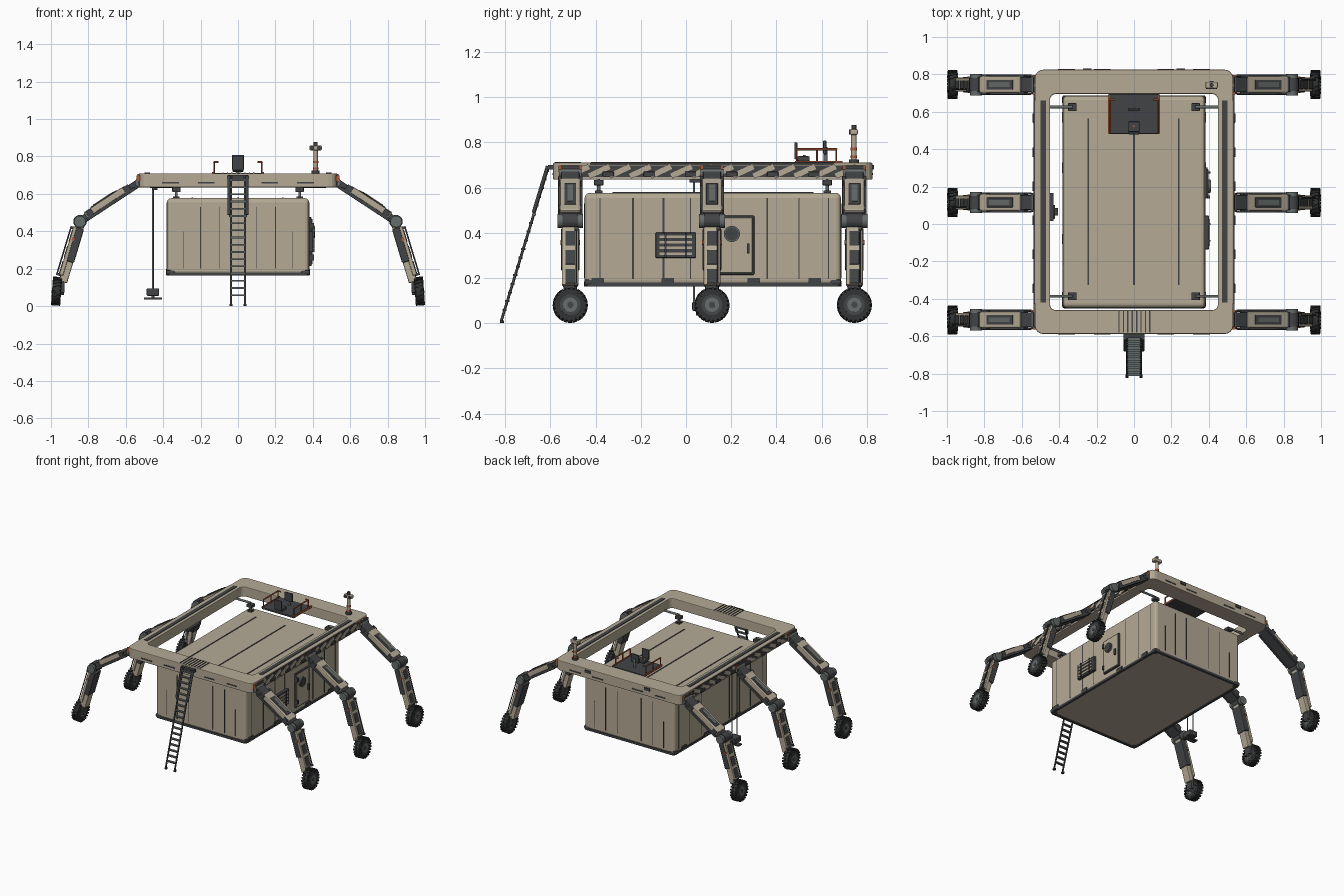
import bpy, bmesh, math
from mathutils import Matrix, Vector

cube = bpy.data.objects.get("Cube")
if cube:
    bpy.data.objects.remove(cube, do_unlink=True)


def material(name, r, g, b):
    m = bpy.data.materials.new(name)
    m.use_nodes = True
    m.diffuse_color = (r, g, b, 1)
    m.node_tree.nodes["Principled BSDF"].inputs["Base Color"].default_value = (r, g, b, 1)
    return m


BEIGE = material("sand paint", 0.46, 0.40, 0.30)
DARK = material("dark grey", 0.055, 0.057, 0.06)
BLACK = material("tyre black", 0.03, 0.032, 0.033)
STEEL = material("grey green steel", 0.13, 0.15, 0.145)
ORANGE = material("burnt orange", 0.42, 0.10, 0.04)
I = Matrix.Identity(4)


def finish(name, bm, mat, M=I, bevel=0, seg=2):
    bmesh.ops.recalc_face_normals(bm, faces=bm.faces)
    me = bpy.data.meshes.new(name)
    bm.to_mesh(me)
    bm.free()
    me.materials.append(mat)
    ob = bpy.data.objects.new(name, me)
    ob.matrix_world = M
    bpy.context.collection.objects.link(ob)
    if bevel:
        mod = ob.modifiers.new("Bevel", "BEVEL")
        mod.width, mod.segments, mod.limit_method = bevel, seg, "ANGLE"
    return ob


def box(name, c, s, mat, M=I, bevel=0, seg=2):
    bm = bmesh.new()
    bmesh.ops.create_cube(bm, size=1)
    bmesh.ops.scale(bm, vec=s, verts=bm.verts)
    return finish(name, bm, mat, M @ Matrix.Translation(c), bevel, seg)


def rod(name, a, b, r, mat, sides=10, M=I, bevel=0):
    a, b = Vector(a), Vector(b)
    bm = bmesh.new()
    bmesh.ops.create_cone(bm, cap_ends=True, segments=sides, radius1=r, radius2=r, depth=(b - a).length)
    rot = (b - a).to_track_quat("Z", "Y").to_matrix().to_4x4()
    ob = finish(name, bm, mat, M @ Matrix.Translation((a + b) / 2) @ rot, bevel)
    for f in ob.data.polygons:
        f.use_smooth = len(f.vertices) == 4
    return ob


def rounded(x0, x1, y0, y1, r, n=4):
    pts = []
    for k, (cx, cy) in enumerate([(x1 - r, y1 - r), (x0 + r, y1 - r), (x0 + r, y0 + r), (x1 - r, y0 + r)]):
        for i in range(n + 1):
            t = math.pi / 2 * (k + i / n)
            pts.append((cx + r * math.cos(t), cy + r * math.sin(t)))
    return pts


def ring(name, outer, inner, z0, z1, mat, bevel):
    bm = bmesh.new()
    loops = [[bm.verts.new((x, y, z)) for x, y in p] for p, z in
             ((outer, z0), (outer, z1), (inner, z1), (inner, z0))]
    n = len(outer)
    for k in range(4):
        a, b = loops[k], loops[(k + 1) % 4]
        for i in range(n):
            j = (i + 1) % n
            bm.faces.new((a[i], a[j], b[j], b[i]))
    return finish(name, bm, mat, I, bevel)


# Overhead frame
ring("frame", rounded(-0.53, 0.53, -0.588, 0.825, 0.045), rounded(-0.449, 0.449, -0.46, 0.695, 0.03),
     0.635, 0.71, BEIGE, 0.005)
for s in (-1, 1):
    box("frame_top_slot", (s * 0.485, 0.12, 0.711), (0.028, 1.08, 0.006), DARK)
    box("truss_recess", (s * 0.53, 0.115, 0.672), (0.006, 1.26, 0.05), DARK)
    box("truss_edge", (s * 0.53, 0.115, 0.703), (0.012, 1.08, 0.006), DARK)
    for i in range(14):
        y = -0.475 + i * 0.091
        tilt = Matrix.Translation((s * 0.53, y, 0.672)) @ Matrix.Rotation(math.radians(-65), 4, "X")
        box("truss_brace", (0, 0, 0), (0.014, 0.024, 0.1), BEIGE, tilt)
        if i % 2:
            box("truss_lug", (s * 0.535, y + 0.04, 0.66), (0.016, 0.05, 0.022), DARK, I, 0.003)
    for x in (0.17, 0.36):
        for y in (-0.588, 0.825):
            box("frame_slot", (s * x, y, 0.66), (0.09, 0.005, 0.009), DARK)
    box("rear_lamp", (s * 0.25, 0.826, 0.69), (0.045, 0.012, 0.02), DARK)
for i in range(8):
    box("tread_strip", (-0.08 + i * 0.0235, -0.522, 0.711), (0.007, 0.115, 0.005), DARK)

# Hanging cabin
X0, Y0, Y1 = 0.38, -0.448, 0.685
YC, YL = (Y0 + Y1) / 2, Y1 - Y0
box("cabin", (0, YC, 0.372), (X0 * 2, YL, 0.41), BEIGE, I, 0.022, 3)
ring("base_rail", rounded(-0.383, 0.383, Y0 - 0.003, Y1 + 0.003, 0.025),
     rounded(-0.365, 0.365, Y0 + 0.015, Y1 - 0.015, 0.02), 0.163, 0.18, DARK, 0)
for x in (-0.245, 0, 0.24):
    box("roof_seam", (x, 0.12, 0.577), (0.009, 0.89, 0.006), DARK)
for s in (-1, 1):
    for y, w in ((-0.38, 0.004), (-0.235, 0.008), (-0.1, 0.008), (0.02, 0.004), (0.36, 0.006), (0.5, 0.006), (0.63, 0.004)):
        box("side_seam", (s * X0, y, 0.375), (0.005, w, 0.36), DARK)
    for y in (-0.39, -0.08, 0.3, 0.57):
        box("base_tab", (s * 0.381, y, 0.183), (0.01, 0.055, 0.032), DARK)
    for x, h in ((0.1, 0.33), (0.2, 0.33), (0.29, 0.2)):
        for y in (Y0, Y1):
            box("end_seam", (s * x, y, 0.2 + h / 2), (0.004, 0.005, h), DARK)
    for y in (Y0 + 0.022, Y1 - 0.022):
        box("base_corner", (s * 0.36, y, 0.18), (0.05, 0.05, 0.03), DARK, I, 0.012)
    # Suspension mounts
    for y in (-0.386, 0.625):
        box("hanger_block", (s * 0.33, y, 0.622), (0.045, 0.042, 0.024), DARK, I, 0.004)
        rod("hanger_pin", (s * 0.33, y, 0.57), (s * 0.33, y, 0.62), 0.008, STEEL)
        box("hanger_foot", (s * 0.33, y, 0.581), (0.034, 0.034, 0.012), DARK)
        rod("hanger_arm", (s * 0.33, y, 0.64), (s * 0.47, y, 0.64), 0.008, STEEL)

# Cabin door
box("door_frame", (0.385, 0.22, 0.345), (0.016, 0.165, 0.262), DARK, I, 0.005)
box("door_panel", (0.391, 0.22, 0.345), (0.014, 0.148, 0.245), BEIGE, I, 0.005)
rod("door_window_rim", (0.39, 0.203, 0.395), (0.408, 0.203, 0.395), 0.036, STEEL, 20)
rod("door_window", (0.39, 0.203, 0.395), (0.411, 0.203, 0.395), 0.03, DARK, 20)
box("door_handle", (0.403, 0.275, 0.33), (0.014, 0.012, 0.045), DARK)
for z in (0.26, 0.43):
    box("door_hinge", (0.398, 0.145, z), (0.016, 0.016, 0.03), DARK)

# Side vent
box("vent_panel", (0.389, -0.045, 0.345), (0.024, 0.18, 0.112), DARK, I, 0.004)
for i in range(4):
    box("vent_slat", (0.402, -0.045, 0.308 + i * 0.025), (0.008, 0.145, 0.011), BEIGE)
for y in (-0.09, 0.0):
    box("vent_strut", (0.406, y, 0.345), (0.008, 0.009, 0.11), DARK)


# Wheel with lugs
def wheel(c, s):
    M = Matrix.Translation(c) @ Matrix.Rotation(s * math.radians(-4), 4, "Y")
    rod("tyre", (-0.022, 0, 0), (0.022, 0, 0), 0.073, BLACK, 28, M, 0.01)
    bm = bmesh.new()
    for i in range(22):
        R = Matrix.Rotation(i * math.tau / 22, 4, "X")
        for side in (-1, 1):
            T = R @ Matrix.Translation((side * 0.0125, side * 0.004, 0.068))
            bmesh.ops.create_cube(bm, size=1, matrix=T @ Matrix.Diagonal((0.024, 0.011, 0.018, 1)))
    finish("tyre_lugs", bm, BLACK, M)
    rod("rim", (-0.023, 0, 0), (0.023, 0, 0), 0.046, DARK, 24, M)
    rod("hub_ring", (-0.0245, 0, 0), (0.0245, 0, 0), 0.032, STEEL, 16, M)
    rod("hub_cap", (-0.026, 0, 0), (0.026, 0, 0), 0.014, DARK, 10, M)


def segment(a, b, s):
    x = (b - a).normalized()
    y = Vector((0, s, 0))
    M = Matrix((x, y, x.cross(y))).transposed().to_4x4()
    M.translation = a
    return M, (b - a).length


# Six jointed legs
for s in (-1, 1):
    for y in (-0.512, 0.115, 0.745):
        hip, knee = Vector((s * 0.525, y, 0.662)), Vector((s * 0.845, y, 0.452))
        ankle, hub = Vector((s * 0.942, y, 0.13)), Vector((s * 0.97, y, 0.08))
        # Hip
        box("hip_mount", (s * 0.525, y, 0.667), (0.03, 0.1, 0.062), DARK, I, 0.006)
        rod("hip_pivot", hip - Vector((0, 0.05, 0)), hip + Vector((0, 0.05, 0)), 0.026, STEEL, 14)
        for d in (-1, 1):
            box("hip_marker", (s * 0.529, y + d * 0.046, 0.683), (0.026, 0.012, 0.03), ORANGE)
        # Upper leg
        M, L = segment(hip, knee, s)
        box("upper_core", (L / 2, 0, 0), (L - 0.02, 0.08, 0.042), DARK, M, 0.005)
        box("upper_shell", (L * 0.55, 0, 0.008), (L * 0.68, 0.09, 0.044), BEIGE, M, 0.008)
        box("upper_inset", (L * 0.55, 0, 0.03), (L * 0.44, 0.052, 0.008), DARK, M, 0.003)
        box("upper_inset_plate", (L * 0.55, 0, 0.034), (L * 0.34, 0.026, 0.006), STEEL, M)
        for d in (-1, 1):
            box("upper_rail", (L * 0.5, d * 0.048, -0.012), (L * 0.8, 0.012, 0.018), DARK, M, 0.003)
            box("upper_clamp", (L * 0.82, d * 0.046, 0.004), (0.035, 0.016, 0.045), DARK, M, 0.003)
            box("upper_clamp", (L * 0.2, d * 0.046, 0.004), (0.035, 0.016, 0.045), DARK, M, 0.003)
        # Knee
        rod("knee_pivot", knee - Vector((0, 0.057, 0)), knee + Vector((0, 0.057, 0)), 0.031, STEEL, 16)
        rod("knee_drum", knee - Vector((0, 0.035, 0)), knee + Vector((0, 0.035, 0)), 0.036, DARK, 16)
        # Lower leg
        M, L = segment(knee, ankle, s)
        box("lower_core", (L / 2, 0, -0.006), (L, 0.06, 0.046), BEIGE, M, 0.006)
        box("lower_sleeve", (L * 0.38, 0, -0.012), (L * 0.56, 0.082, 0.042), DARK, M, 0.006)
        box("lower_shell", (L * 0.5, 0, 0.014), (L * 0.8, 0.074, 0.022), BEIGE, M, 0.005)
        for t, w in ((0.26, 0.2), (0.52, 0.2), (0.78, 0.2)):
            box("lower_inset", (L * t, 0, 0.024), (L * w, 0.044, 0.008), DARK, M, 0.003)
        rod("lower_cable", (0.04, 0.026, 0.037), (L * 0.9, 0.026, 0.037), 0.004, DARK, 6, M)
        for t in (0.13, 0.9):
            box("cable_clip", (L * t, 0.026, 0.03), (0.014, 0.014, 0.022), DARK, M)
        for d in (-1, 1):
            box("lower_marker", (L * 0.3, d * 0.041, 0.008), (0.018, 0.006, 0.014), ORANGE, M)
        # Ankle and wheel
        box("ankle", (s * 0.94, y, 0.12), (0.026, 0.06, 0.1), DARK, I, 0.006)
        rod("axle", (s * 0.93, y, 0.08), hub, 0.02, STEEL, 12)
        wheel(hub, s)

# Boarding ladder
top, foot = Vector((0, -0.608, 0.695)), Vector((0, -0.818, 0.008))
for s in (-1, 1):
    v = Vector((s * 0.038, 0, 0))
    rod("ladder_rail", top + v, foot + v, 0.006, DARK, 8)
    w = Vector((s * 0.048, -0.004, 0))
    rod("ladder_upper_rail", top + w, top.lerp(foot, 0.3) + w, 0.008, DARK, 8)
    box("ladder_foot", (s * 0.038, -0.814, 0.006), (0.016, 0.018, 0.012), BLACK)
for i in range(17):
    p = top.lerp(foot, 0.03 + i * 0.056)
    box("ladder_rung", p, (0.094 if i < 6 else 0.076, 0.018, 0.009), STEEL)
box("ladder_hook", (0, -0.597, 0.69), (0.11, 0.026, 0.02), DARK)

# Control platform
box("platform", (0, 0.588, 0.706), (0.27, 0.212, 0.014), DARK, I, 0.003)
for s in (-1, 1):
    rod("handrail", (s * 0.128, 0.49, 0.77), (s * 0.128, 0.665, 0.77), 0.005, ORANGE, 8)
    box("platform_edge", (s * 0.134, 0.588, 0.712), (0.008, 0.21, 0.012), ORANGE)
    for y in (0.49, 0.58, 0.665):
        rod("rail_post", (s * 0.128, y, 0.71), (s * 0.128, y, 0.77), 0.004, ORANGE, 8)
    rod("rail_end", (s * 0.128, 0.665, 0.77), (s * 0.105, 0.665, 0.77), 0.005, ORANGE, 8)
box("seat", (0, 0.52, 0.728), (0.06, 0.055, 0.022), DARK, I, 0.006)
box("seat_back", (0, 0.486, 0.763), (0.062, 0.014, 0.076), DARK, I, 0.006)
rod("seat_button", (0, 0.523, 0.735), (0, 0.523, 0.744), 0.006, ORANGE, 8)
rod("console_post", (0, 0.618, 0.71), (0, 0.618, 0.78), 0.009, STEEL)
box("console", (0, 0.614, 0.778), (0.066, 0.014, 0.062), DARK, I, 0.004)

# Sensor mast
MX, MY = 0.415, 0.743
rod("mast_base", (MX, MY, 0.705), (MX, MY, 0.725), 0.022, DARK, 14)
rod("mast", (MX, MY, 0.71), (MX, MY, 0.835), 0.012, BEIGE, 14)
for z in (0.73, 0.765):
    rod("mast_band", (MX, MY, z), (MX, MY, z + 0.012), 0.0145, ORANGE, 14)
box("mast_head", (MX, MY, 0.846), (0.066, 0.034, 0.026), BEIGE, I, 0.006)
for s in (-1, 1):
    rod("mast_lens", (MX + s * 0.018, MY - 0.022, 0.846), (MX + s * 0.018, MY, 0.846), 0.011, DARK, 14)
rod("mast_cap", (MX, MY, 0.855), (MX, MY, 0.878), 0.011, DARK, 12)

# Personnel hoist
HX, HY = -0.455, 0.035
box("hoist_bracket", (HX + 0.01, 0.09, 0.63), (0.03, 0.15, 0.016), DARK)
for y in (HY, HY + 0.06):
    rod("hoist_cable", (HX, y, 0.07), (HX, y, 0.635), 0.005, STEEL, 8)
box("hoist_box", (HX, HY + 0.03, 0.075), (0.066, 0.075, 0.04), DARK, I, 0.005)
rod("hoist_stem", (HX, HY + 0.03, 0.035), (HX, HY + 0.03, 0.07), 0.008, STEEL)
box("hoist_step", (HX, HY + 0.03, 0.04), (0.096, 0.04, 0.01), DARK)
